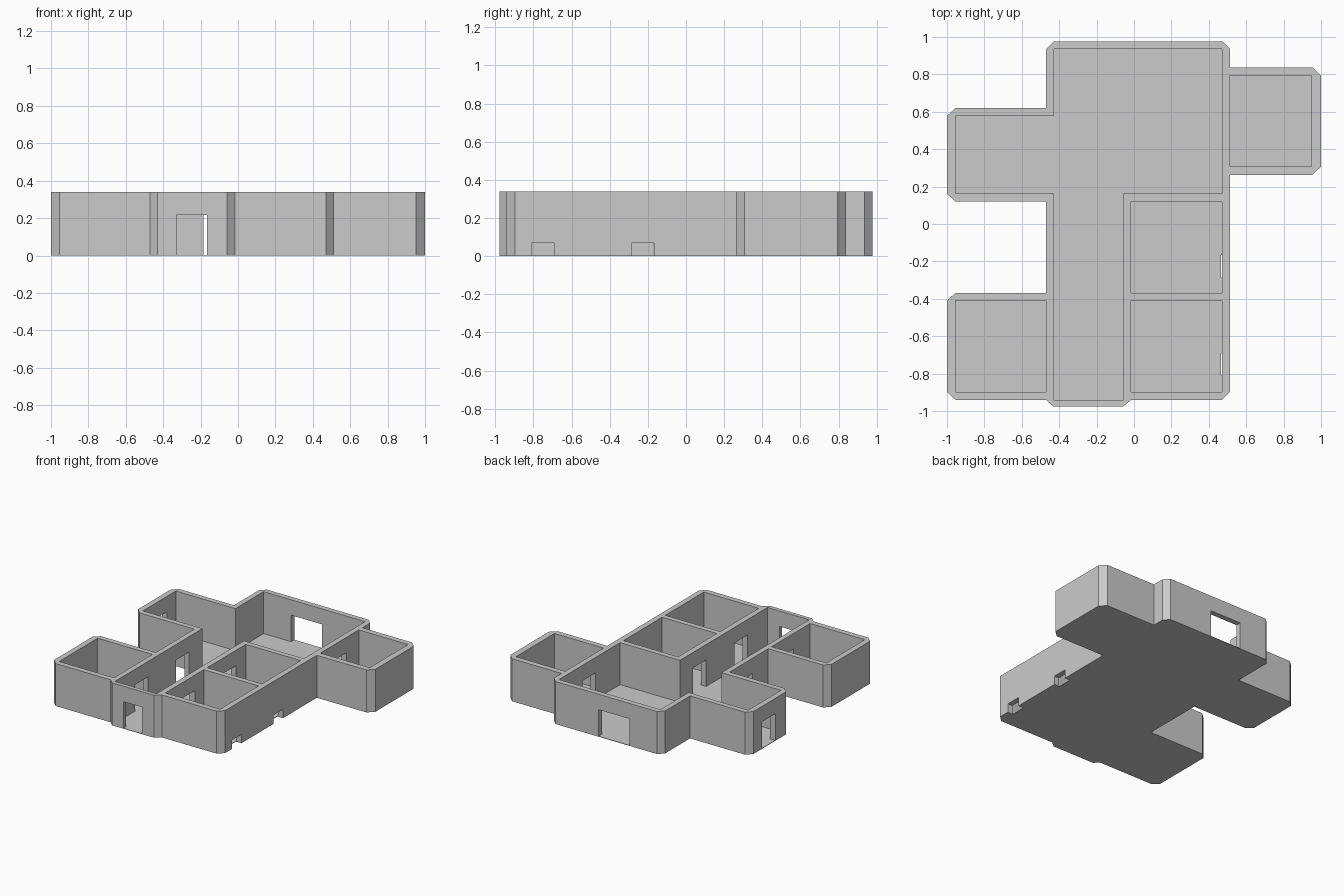
import bpy, bmesh

if "Cube" in bpy.data.objects:
    bpy.data.objects.remove(bpy.data.objects["Cube"])

H, F = 0.34, 0.004      # wall height, floor thickness
DOOR = 0.216            # door head height


def prism(name, pts, z0, z1):
    bm = bmesh.new()
    face = bm.faces.new([bm.verts.new((x, y, z0)) for x, y in pts])
    ext = bmesh.ops.extrude_face_region(bm, geom=[face])
    top = [v for v in ext["geom"] if isinstance(v, bmesh.types.BMVert)]
    bmesh.ops.translate(bm, verts=top, vec=(0, 0, z1 - z0))
    bmesh.ops.recalc_face_normals(bm, faces=bm.faces)
    me = bpy.data.meshes.new(name)
    bm.to_mesh(me)
    bm.free()
    ob = bpy.data.objects.new(name, me)
    bpy.context.collection.objects.link(ob)
    return ob


def rect(x0, x1, y0, y1):
    return [(x0, y0), (x1, y0), (x1, y1), (x0, y1)]


def cut(target, pts, z0, z1):
    cutter = prism("cutter", pts, z0, z1)
    cutter.hide_render = True
    mod = target.modifiers.new("cut", "BOOLEAN")
    mod.operation, mod.solver, mod.object = "DIFFERENCE", "EXACT", cutter
    bpy.context.view_layer.objects.active = target
    bpy.ops.object.modifier_apply(modifier=mod.name)
    bpy.data.objects.remove(cutter)


# Outer footprint with chamfered corners
outline = [
    (-0.955, -0.94), (-0.47, -0.94), (-0.43, -0.977), (-0.06, -0.977),
    (-0.015, -0.94), (0.47, -0.94), (0.514, -0.897), (0.514, 0.262),
    (0.953, 0.262), (1, 0.307), (1, 0.793), (0.953, 0.838), (0.514, 0.838),
    (0.514, 0.935), (0.472, 0.977), (-0.428, 0.977), (-0.47, 0.935),
    (-0.47, 0.62), (-0.955, 0.62), (-1, 0.578), (-1, 0.162), (-0.955, 0.12),
    (-0.47, 0.12), (-0.47, -0.368), (-0.955, -0.368), (-1, -0.41), (-1, -0.897)]

floor = prism("floor", outline, 0, F)
walls = prism("walls", outline, F, H)

# Hall and corridor, then the four closed rooms
hall = [(-0.428, -0.945), (-0.06, -0.945), (-0.06, 0.162), (0.47, 0.162),
        (0.47, 0.935), (-0.428, 0.935), (-0.428, 0.578), (-0.955, 0.578),
        (-0.955, 0.162), (-0.428, 0.162)]
rooms = [hall,
         rect(-0.955, -0.47, -0.897, -0.41),
         rect(-0.015, 0.47, -0.368, 0.12),
         rect(-0.015, 0.47, -0.897, -0.41),
         rect(0.514, 0.95, 0.307, 0.793)]
for room in rooms:
    cut(walls, room, -0.1, H + 0.1)

# Doorways
doors = [rect(-0.33, -0.165, -1.02, -0.92),     # front entrance
         rect(-0.185, 0.09, 0.91, 1.02),        # wide back opening
         rect(-1.03, -0.93, 0.30, 0.465),       # left alcove
         rect(-0.49, -0.41, -0.17, -0.005),     # corridor side exit
         rect(-0.49, -0.41, -0.69, -0.525),     # left room
         rect(-0.08, 0.0, -0.17, -0.005),       # middle right room
         rect(-0.08, 0.0, -0.69, -0.525),       # front right room
         rect(0.45, 0.53, 0.47, 0.635)]         # side room
for door in doors:
    cut(walls, door, -0.1, DOOR)

# Low notches through the right wall and floor edge
for y in (-0.81, -0.285):
    notch = rect(0.465, 0.54, y, y + 0.118)
    cut(walls, notch, -0.1, 0.07)
    cut(floor, notch, -0.1, 0.07)
